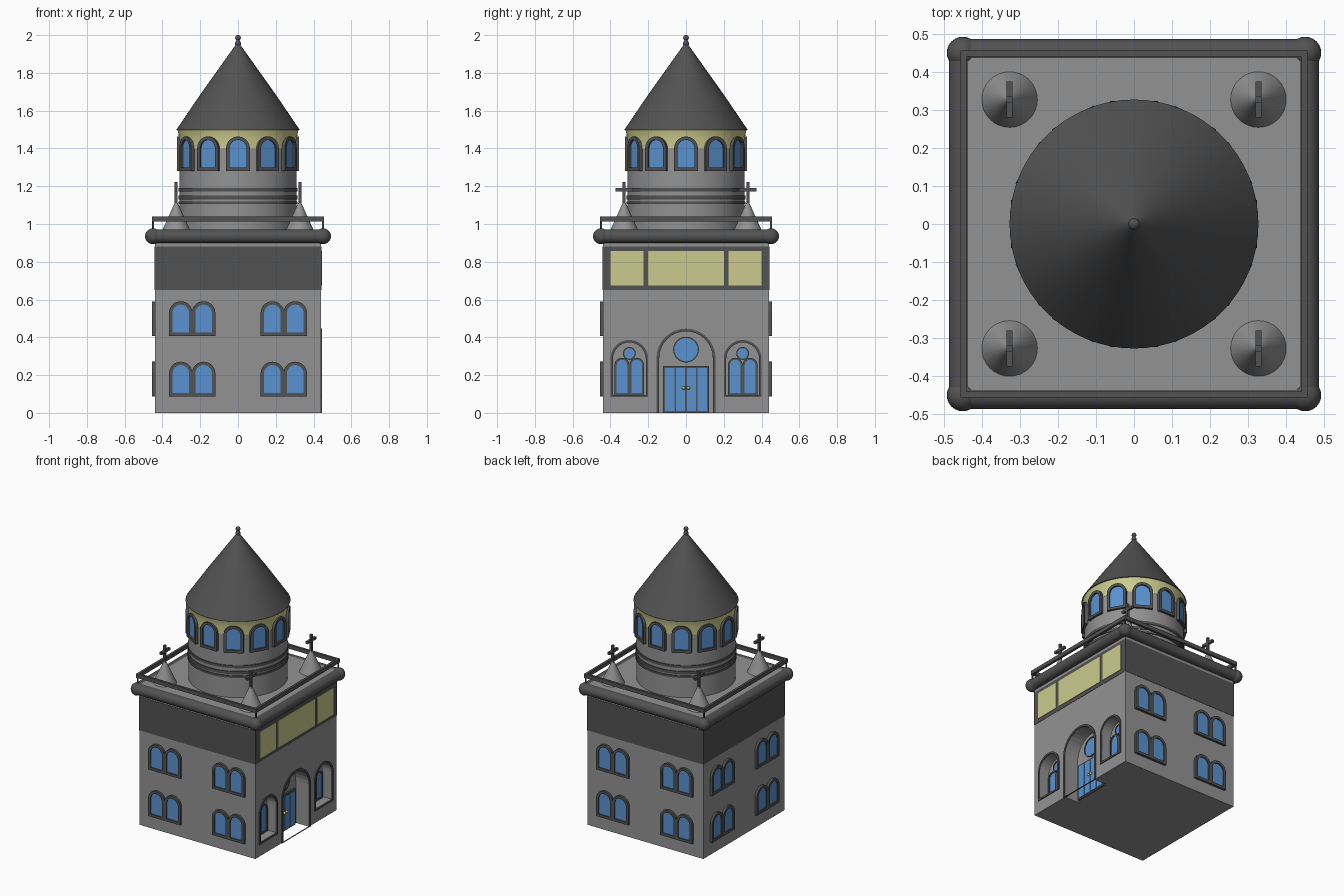
import bpy, bmesh, math
from mathutils import Matrix, Vector

if "Cube" in bpy.data.objects:
    bpy.data.objects.remove(bpy.data.objects["Cube"])


def material(name, rgb):
    m = bpy.data.materials.new(name)
    m.diffuse_color = (*rgb, 1)
    m.use_nodes = True
    m.node_tree.nodes["Principled BSDF"].inputs["Base Color"].default_value = m.diffuse_color
    return m


STONE = material("grey stone", (0.29, 0.29, 0.29))
DARK = material("dark grey", (0.085, 0.085, 0.085))
GLASS = material("blue glass", (0.10, 0.29, 0.63))
CREAM = material("pale yellow", (0.60, 0.60, 0.27))
GOLD = material("gold", (0.65, 0.50, 0.12))


def finish(name, bm, mat, matrix=None, smooth=False):
    bmesh.ops.recalc_face_normals(bm, faces=bm.faces)
    me = bpy.data.meshes.new(name)
    bm.to_mesh(me)
    bm.free()
    me.materials.append(mat)
    ob = bpy.data.objects.new(name, me)
    bpy.context.collection.objects.link(ob)
    if matrix is not None:
        ob.matrix_world = matrix
    if smooth:
        bpy.ops.object.select_all(action='DESELECT')
        ob.select_set(True)
        bpy.context.view_layer.objects.active = ob
        bpy.ops.object.shade_smooth_by_angle(angle=math.radians(35))
    return ob


def box(name, lo, hi, mat, matrix=None):
    lo, hi = Vector(lo), Vector(hi)
    bm = bmesh.new()
    bmesh.ops.create_cube(bm, size=1, matrix=Matrix.Translation((lo + hi) / 2)
                          @ Matrix.Diagonal((*(hi - lo), 1)))
    return finish(name, bm, mat, matrix)


def ball(name, pos, r, mat):
    bm = bmesh.new()
    bmesh.ops.create_uvsphere(bm, u_segments=24, v_segments=14, radius=r,
                              matrix=Matrix.Translation(pos))
    return finish(name, bm, mat, smooth=True)


def lathe(name, profile, mat, pos=(0, 0, 0), seg=64):
    bm = bmesh.new()
    vs = [bm.verts.new((r, 0, z)) for r, z in profile]
    es = [bm.edges.new(p) for p in zip(vs, vs[1:])]
    bmesh.ops.spin(bm, geom=vs + es, cent=(0, 0, 0), axis=(0, 0, 1),
                   angle=2 * math.pi, steps=seg, use_duplicate=False)
    bmesh.ops.remove_doubles(bm, verts=bm.verts, dist=1e-5)
    return finish(name, bm, mat, Matrix.Translation(pos), True)


# Outlines in wall coordinates (u along the wall, z up)
def arch(u, half, z0, top, n=16):
    zc = top - half
    pts = [(u - half, z0), (u + half, z0)]
    return pts + [(u + half * math.cos(math.pi * i / n), zc + half * math.sin(math.pi * i / n))
                  for i in range(n + 1)]


def circle(u, z, r, n=32):
    return [(u + r * math.cos(2 * math.pi * i / n), z + r * math.sin(2 * math.pi * i / n))
            for i in range(n)]


def side(angle, dist):
    """Wall frame: local x along the wall, local -y outwards."""
    return Matrix.Rotation(math.radians(angle), 4, 'Z') @ Matrix.Translation((0, -dist, 0))


def plate(name, outline, d0, d1, mat, matrix):
    bm = bmesh.new()
    a = [bm.verts.new((u, -d0, z)) for u, z in outline]
    b = [bm.verts.new((u, -d1, z)) for u, z in outline]
    bm.faces.new(a)
    bm.faces.new(b)
    for i in range(len(a)):
        j = (i + 1) % len(a)
        bm.faces.new((a[i], a[j], b[j], b[i]))
    return finish(name, bm, mat, matrix)


def ring(name, outer, inner, d0, d1, mat, matrix):
    bm = bmesh.new()
    loops = [[bm.verts.new((u, -d, z)) for u, z in o]
             for o, d in ((outer, d0), (outer, d1), (inner, d1), (inner, d0))]
    n = len(outer)
    for k in range(4):
        p, q = loops[k], loops[(k + 1) % 4]
        for i in range(n):
            j = (i + 1) % n
            bm.faces.new((p[i], p[j], q[j], q[i]))
    return finish(name, bm, mat, matrix)


def window(name, u, half, z0, top, fr, d0, d1, matrix):
    inner = arch(u, half - fr, z0 + fr, top - fr)
    ring(name + "_frame", arch(u, half, z0, top), inner, d0, d1, DARK, matrix)
    plate(name + "_glass", inner, d0, d0 + (d1 - d0) * 0.55, GLASS, matrix)


def round_window(name, u, z, r, fr, matrix):
    ring(name + "_frame", circle(u, z, r), circle(u, z, r - fr), 0, 0.01, DARK, matrix)
    plate(name + "_glass", circle(u, z, r - fr), 0, 0.006, GLASS, matrix)


# Tower body with arched recesses cut into the entrance wall
W = 0.44
body = box("tower_body", (-W, -W, 0), (W, W, 0.92), STONE)
entry = side(90, W)
cutters = [plate("door_recess_cutter", arch(0, 0.142, -0.1, 0.432), -0.10, 0.1, DARK, entry)]
for s in (-1, 1):
    cutters.append(plate("niche_cutter", arch(s * 0.3, 0.087, 0.095, 0.373), -0.07, 0.1, DARK, entry))
for c in cutters:
    c.hide_render = True
    mod = body.modifiers.new("cut", 'BOOLEAN')
    mod.operation, mod.solver, mod.object = 'DIFFERENCE', 'EXACT', c
bpy.context.view_layer.objects.active = body
for name in [m.name for m in body.modifiers]:
    bpy.ops.object.modifier_apply(modifier=name)
for c in cutters:
    bpy.data.objects.remove(c)

# Entrance: trim, double door, round window
ring("door_arch_trim", arch(0, 0.156, 0, 0.446), arch(0, 0.142, 0, 0.432), -0.005, 0.006, DARK, entry)
back = side(90, W - 0.10)
box("door_frame", (-0.122, -0.012, 0), (0.122, 0, 0.247), DARK, back)
for i in range(4):
    u = (i - 1.5) * 0.058
    box("door_panel", (u - 0.025, -0.016, 0.01), (u + 0.025, -0.012, 0.237), GLASS, back)
for s in (-1, 1):
    ball("door_handle", back @ Vector((s * 0.012, -0.022, 0.132)), 0.009, GOLD)
round_window("entrance_round_window", 0, 0.335, 0.068, 0.007, back)

# Side niches with lancet pairs
niche = side(90, W - 0.07)
for s in (-1, 1):
    u = s * 0.3
    ring("niche_trim", arch(u, 0.1, 0.083, 0.386), arch(u, 0.087, 0.095, 0.373), -0.005, 0.006, DARK, entry)
    for t in (-1, 1):
        window("lancet", u + t * 0.039, 0.039, 0.095, 0.292, 0.011, 0, 0.012, niche)
    round_window("niche_round_window", u, 0.315, 0.034, 0.007, niche)

# Paired arched windows on the other three walls
for a in (0, 180, 270):
    for u in (-0.2425, 0.2425):
        for z in (0.087, 0.407):
            for t in (-1, 1):
                window("wall_window", u + t * 0.0605, 0.062, z, z + 0.184, 0.018, 0, 0.016, side(a, W))

# Dark frieze with yellow panels over the entrance
box("frieze", (-W - .002, -W - .002, 0.65), (W + .002, W + .002, 0.882), DARK)
for u0, u1 in ((-0.4, -0.225), (-0.2, 0.2), (0.225, 0.4)):
    box("frieze_panel", (u0, -0.006, 0.675), (u1, 0, 0.858), CREAM, entry)

# Roof slab, rounded cornice, railing
box("roof_slab", (-0.45, -0.45, 0.91), (0.45, 0.45, 0.968), STONE)
for a in (0, 90, 180, 270):
    m = side(a, 0.45)
    bm = bmesh.new()
    bmesh.ops.create_cone(bm, segments=24, radius1=0.036, radius2=0.036, depth=0.9,
                          matrix=Matrix.Translation((0, 0, 0.935)) @ Matrix.Rotation(math.pi / 2, 4, 'Y'))
    finish("cornice_tube", bm, DARK, m, True)
    ball("cornice_ball", m @ Vector((0.45, 0, 0.935)), 0.042, DARK)
    box("rail", (-0.456, -0.006, 1.013), (0.456, 0.01, 1.04), DARK, m)
    box("rail_post", (-0.452, -0.004, 0.96), (-0.444, 0.004, 1.013), DARK, m)

# Corner cones with crosses
for x in (-0.327, 0.327):
    for y in (-0.327, 0.327):
        lathe("corner_cone", [(0.074, 0.966), (0.002, 1.125)], STONE, (x, y, 0), 32)
        box("cross_post", (x - .008, y - .008, 1.09), (x + .008, y + .008, 1.222), DARK)
        box("cross_arm", (x - .008, y - .047, 1.173), (x + .008, y + .047, 1.19), DARK)

# Drum, rings, twelve windows, yellow cornice
lathe("drum", [(0.31, 0.96), (0.31, 1.42)], STONE)
for z0, z1 in ((1.105, 1.12), (1.13, 1.15), (1.172, 1.19)):
    lathe("drum_ring", [(0.308, z0), (0.315, z0), (0.315, z1), (0.308, z1)], DARK)
lathe("drum_cornice", [(0.309, 1.40), (0.311, 1.40), (0.311, 1.45), (0.315, 1.475), (0.321, 1.50)], CREAM)
for i in range(12):
    window("drum_window", 0, 0.063, 1.28, 1.463, 0.018, -0.012, 0.013, side(i * 30, 0.31))

# Conical roof and finial
lathe("cone_roof", [(0, 1.498), (0.327, 1.498), (0.2, 1.685), (0.008, 1.955)], DARK)
lathe("finial_neck", [(0.012, 1.935), (0.015, 1.95), (0.015, 1.96), (0.008, 1.975)], DARK, seg=16)
ball("finial_ball", (0, 0, 1.985), 0.015, DARK)
